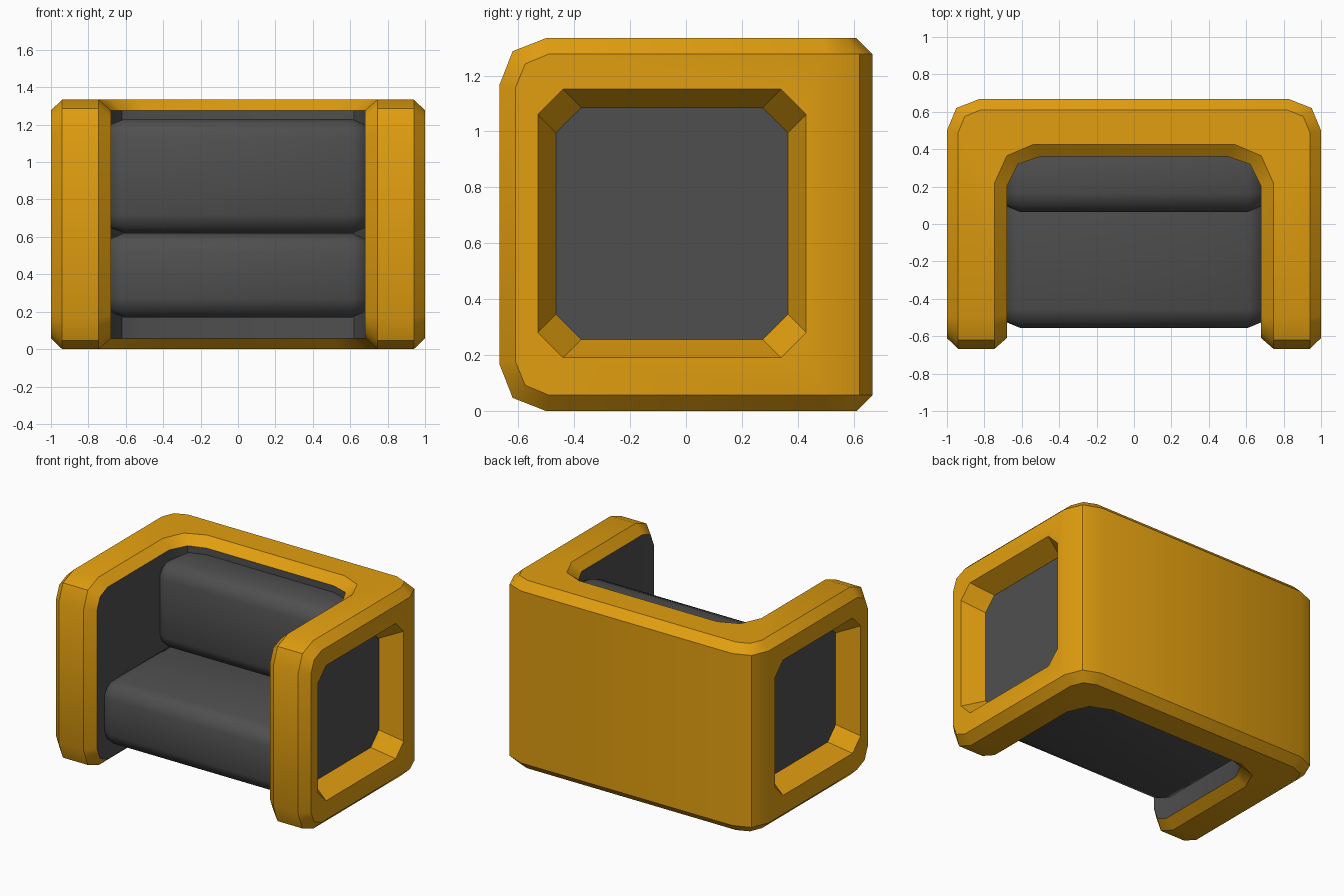
import bpy, bmesh

if "Cube" in bpy.data.objects:
    bpy.data.objects.remove(bpy.data.objects["Cube"])


def material(name, rgb):
    m = bpy.data.materials.new(name)
    m.diffuse_color = (*rgb, 1)
    m.use_nodes = True
    m.node_tree.nodes["Principled BSDF"].inputs["Base Color"].default_value = m.diffuse_color
    return m


ORANGE = material("amber frame", (0.76, 0.345, 0.005))
GREY = material("charcoal upholstery", (0.078, 0.078, 0.078))
MID = 0.667  # centre height of the frame


def finish(name, bm, mats, angle):
    bmesh.ops.recalc_face_normals(bm, faces=bm.faces)
    me = bpy.data.meshes.new(name)
    bm.to_mesh(me)
    bm.free()
    ob = bpy.data.objects.new(name, me)
    bpy.context.collection.objects.link(ob)
    for m in mats:
        me.materials.append(m)
    bpy.ops.object.select_all(action='DESELECT')
    ob.select_set(True)
    bpy.context.view_layer.objects.active = ob
    bpy.ops.object.shade_smooth_by_angle(angle=angle)
    return ob


# Frame: four closed loops running round a rounded plate bent into a U.
# Each loop: arm x, back corner in plan, whether it is inset by the rim chamfer
FULL = [(-0.667, 0.5), (-0.62, 0.62), (-0.5, 0.667)]      # y, half height
INSET = [(-0.61, 0.49), (-0.575, 0.575), (-0.49, 0.61)]
LAYERS = [
    (1.0, [(1.0, 0.5), (0.95, 0.62), (0.83, 0.667)], INSET),
    (0.94, [(0.94, 0.49), (0.905, 0.575), (0.82, 0.61)], FULL),
    (0.745, [(0.745, 0.22), (0.68, 0.365), (0.54, 0.425)], FULL),
    (0.68, [(0.68, 0.2), (0.62, 0.32), (0.5, 0.36)], INSET),
]
bm = bmesh.new()
loops = []
for x, corner, tip in LAYERS:
    half = [(x, y, h) for y, h in tip] + [(cx, cy, tip[2][1]) for cx, cy in corner]
    path = half + [(-px, py, h) for px, py, h in reversed(half)]
    top = [bm.verts.new((px, py, MID + h)) for px, py, h in path]
    low = [bm.verts.new((px, py, MID - h)) for px, py, h in path]
    loops.append(top + low[::-1])

# Rim: chamfer, flat edge, chamfer
for a, b in zip(loops, loops[1:]):
    for i in range(24):
        j = (i + 1) % 24
        bm.faces.new((a[i], a[j], b[j], b[i]))

outer, inner = loops[0], loops[3]


def arm_outline(loop, side):
    if side > 0:
        return loop[0:4] + loop[20:24]
    return loop[11:7:-1] + loop[15:11 - 0:-1][0:4]


# Back and corners, outside in amber and inside in charcoal
for loop, mat in ((outer, 0), (inner, 1)):
    for i in range(3, 8):
        f = bm.faces.new((loop[i], loop[i + 1], loop[22 - i], loop[23 - i]))
        f.material_index = mat

# Arms: charcoal lining inside, tapered octagonal recess outside
PAIRS = [(0, 0), (1, 0), (2, 1), (3, 2), (3, 3), (4, 4), (4, 5), (5, 6), (6, 7), (7, 7)]


def octagon(x, r):
    c = r - 0.09
    pts = [(-r, c), (-c, r), (c, r), (r, c), (r, -c), (c, -r), (-c, -r), (-r, -c)]
    return [bm.verts.new((x, y - 0.05, z + 0.671)) for y, z in pts]


for side in (1, -1):
    bm.faces.new(arm_outline(inner, side)).material_index = 1
    edge = arm_outline(outer, side)
    rim = octagon(side, 0.48)
    floor = octagon(side * 0.85, 0.415)
    for k in range(10):
        (o1, w1), (o2, w2) = PAIRS[k], PAIRS[(k + 1) % 10]
        vs = []
        for v in (edge[o1], edge[o2], rim[w2], rim[w1]):
            if v not in vs:
                vs.append(v)
        bm.faces.new(vs)
    for k in range(8):
        n = (k + 1) % 8
        bm.faces.new((rim[k], rim[n], floor[n], floor[k]))
    bm.faces.new(floor).material_index = 1
finish("chair_frame", bm, [ORANGE, GREY], 0.6)


# Cushions: rounded blocks whose ends sink into the frame
def cushion(name, y0, y1, z0, z1):
    bm = bmesh.new()
    bmesh.ops.create_cube(bm, size=1)
    for v in bm.verts:
        v.co.x *= 1.42
        v.co.y = (y0 + y1) / 2 + v.co.y * (y1 - y0)
        v.co.z = (z0 + z1) / 2 + v.co.z * (z1 - z0)
    bmesh.ops.bevel(bm, geom=bm.edges[:], offset=0.1, segments=2, profile=0.5,
                    affect='EDGES')
    finish(name, bm, [GREY], 0.9)


cushion("seat_cushion", -0.555, 0.47, 0.17, 0.62)
cushion("back_cushion", 0.065, 0.47, 0.62, 1.23)
